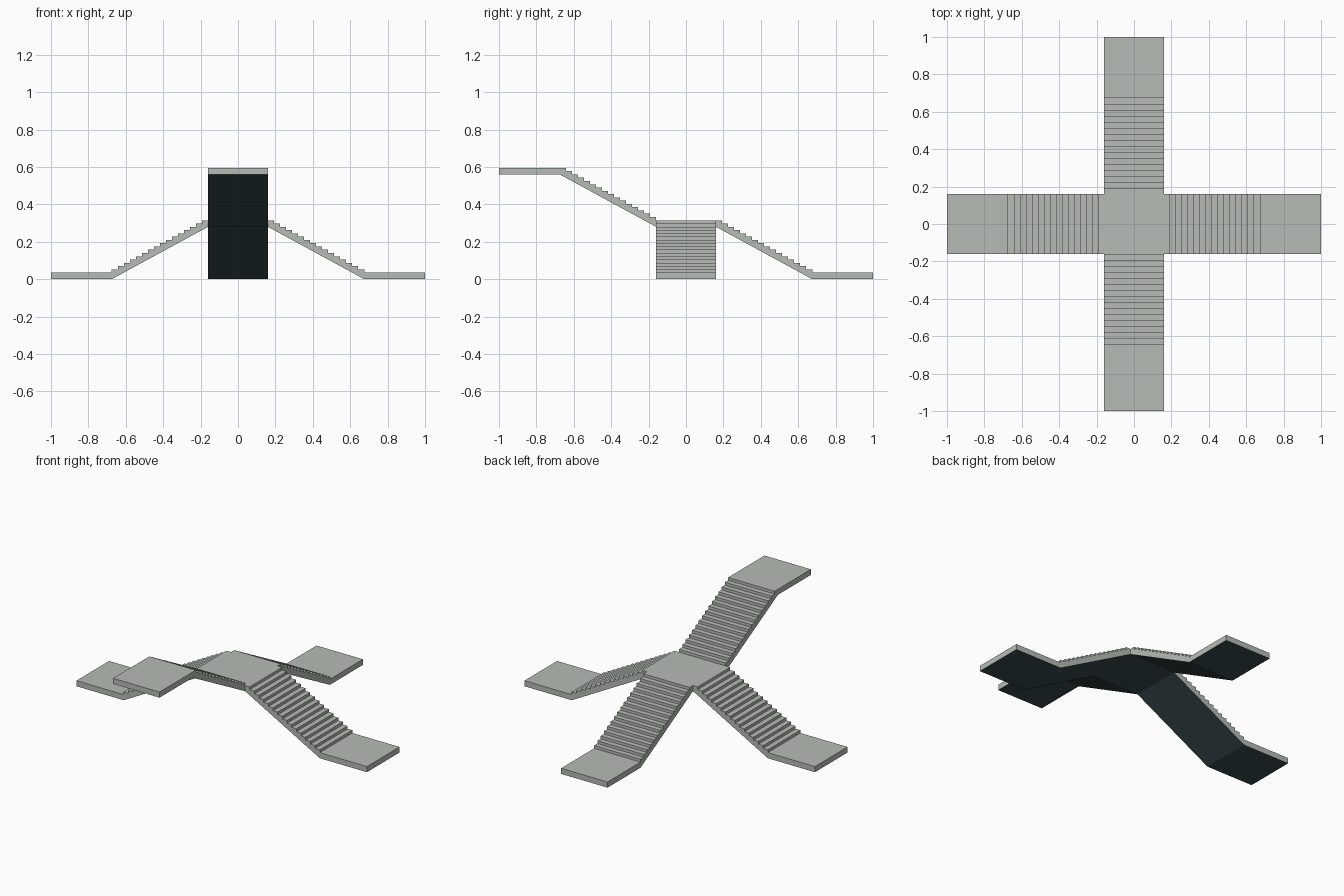
import bpy, bmesh, math
from mathutils import Matrix

if "Cube" in bpy.data.objects:
    bpy.data.objects.remove(bpy.data.objects["Cube"])

HALF = 0.16       # half width of the platform and flights
THICK = 0.035     # slab thickness
MID = 0.315       # top of the central platform
STEPS = 16
RUN = 0.515       # horizontal length of a flight
RISE = 0.28       # height of a flight


def material(name, rgb):
    m = bpy.data.materials.new(name)
    m.diffuse_color = (*rgb, 1)
    m.use_nodes = True
    m.node_tree.nodes["Principled BSDF"].inputs["Base Color"].default_value = m.diffuse_color
    return m


stone = material("pale_stone", (0.468, 0.503, 0.462))
under = material("dark_underside", (0.038, 0.068, 0.074))


def finish(name, bm):
    # undersides are dark, everything else is pale stone
    bm.normal_update()
    for f in bm.faces:
        f.material_index = 1 if f.normal.z < -0.3 else 0
    me = bpy.data.meshes.new(name)
    bm.to_mesh(me)
    bm.free()
    me.materials.append(stone)
    me.materials.append(under)
    bpy.context.collection.objects.link(bpy.data.objects.new(name, me))


def arm(name, angle, up):
    """Stepped flight plus end landing, as a side profile extruded sideways."""
    tread, riser = RUN / STEPS, RISE / STEPS
    sign = 1 if up else -1
    end = MID + sign * RISE
    # underside, outwards to the tip
    pts = [(HALF, MID - THICK), (HALF + RUN, end - THICK), (1, end - THICK), (1, end)]
    # steps, listed outwards and then reversed back to the platform
    top = [(HALF, MID)]
    for i in range(STEPS):
        z = MID + sign * i * riser
        x = HALF + (i if up else i + 1) * tread
        if i or not up:
            top.append((x, z))
        top.append((x, z + sign * riser))
    pts += top[::-1]
    bm = bmesh.new()
    left = [bm.verts.new((x, HALF, z)) for x, z in pts]
    right = [bm.verts.new((x, -HALF, z)) for x, z in pts]
    bm.faces.new(left)
    bm.faces.new(right)
    # wrap all edges except the joint with the platform
    for i in range(len(pts) - 1):
        bm.faces.new((left[i], left[i + 1], right[i + 1], right[i]))
    bmesh.ops.recalc_face_normals(bm, faces=bm.faces)
    bm.faces.ensure_lookup_table()
    bm.normal_update()
    if bm.faces[2].normal.z > 0:
        bmesh.ops.reverse_faces(bm, faces=bm.faces)
    bm.transform(Matrix.Rotation(math.radians(angle), 4, 'Z'))
    finish(name, bm)


# central platform
bm = bmesh.new()
bmesh.ops.create_cube(bm, size=1)
bm.transform(Matrix.Translation((0, 0, MID - THICK / 2)) @
             Matrix.Diagonal((2 * HALF, 2 * HALF, THICK, 1)))
finish("central_platform", bm)

# three flights going down and one going up to the front
arm("right_flight", 0, False)
arm("back_flight", 90, False)
arm("left_flight", 180, False)
arm("front_flight", 270, True)
